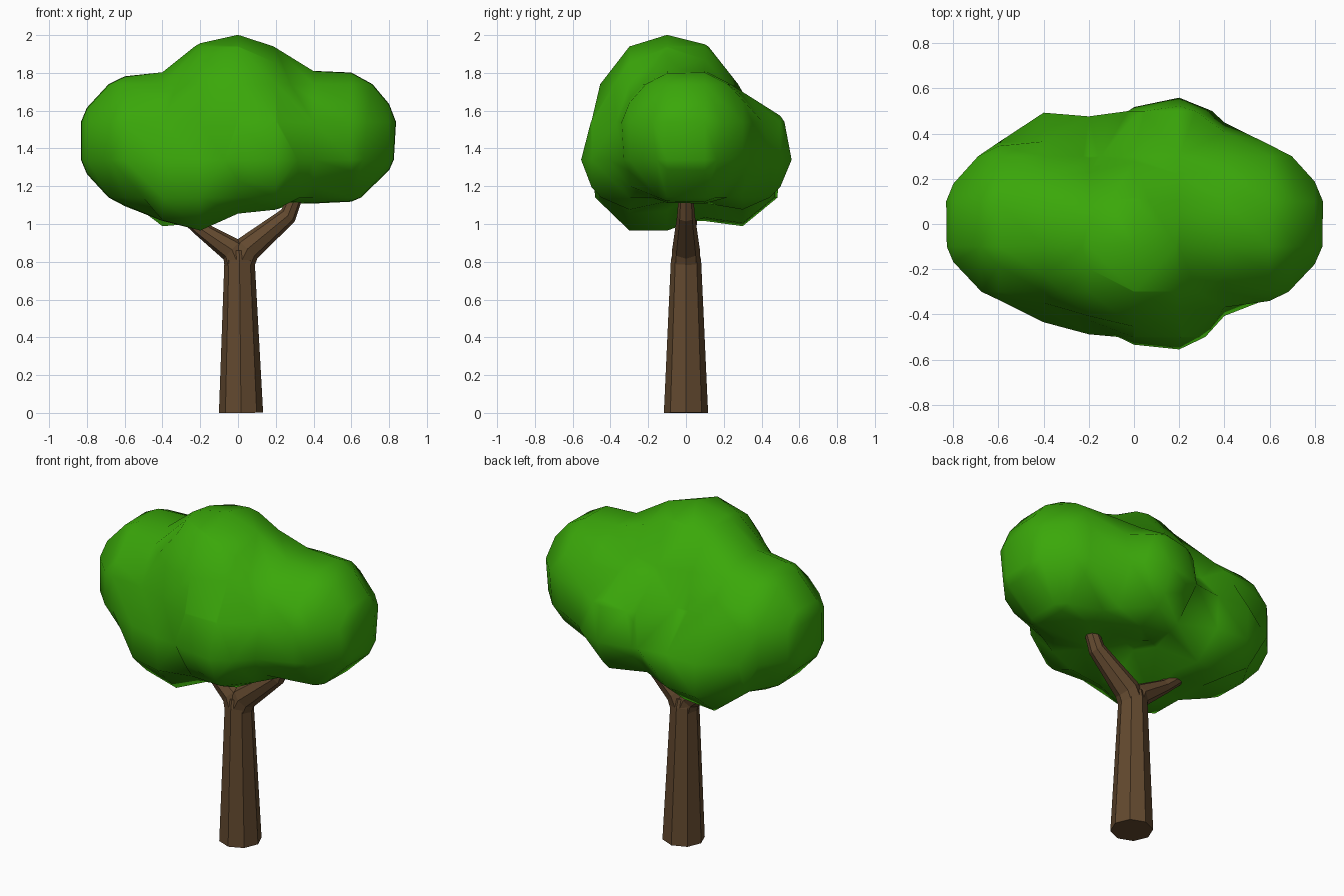
import bpy, bmesh, math
from itertools import product
from mathutils import Vector

if "Cube" in bpy.data.objects:
    bpy.data.objects.remove(bpy.data.objects["Cube"])


def material(name, rgb):
    m = bpy.data.materials.new(name)
    m.diffuse_color = (*rgb, 1)
    m.use_nodes = True
    m.node_tree.nodes["Principled BSDF"].inputs["Base Color"].default_value = m.diffuse_color
    return m


GREEN = material("leaf_green", (0.043, 0.39, 0.003))
BROWN = material("bark_brown", (0.122, 0.066, 0.028))


def finish(bm, name, mat, smooth):
    bmesh.ops.recalc_face_normals(bm, faces=bm.faces[:])
    me = bpy.data.meshes.new(name)
    for f in bm.faces:
        f.smooth = smooth
    bm.to_mesh(me)
    bm.free()
    me.materials.append(mat)
    ob = bpy.data.objects.new(name, me)
    bpy.context.collection.objects.link(ob)
    return ob


def limb(name, path, sides=8):
    """Faceted tapering tube; path holds (x, y, z, radius)."""
    bm = bmesh.new()
    pts = [Vector(p[:3]) for p in path]
    rings = []
    for i, p in enumerate(pts):
        t = (pts[min(i + 1, len(pts) - 1)] - pts[max(i - 1, 0)]).normalized()
        u = Vector((0, 1, 0)).cross(t).normalized()
        v = t.cross(u)
        rings.append([bm.verts.new(p + path[i][3] * (math.cos(a) * u + math.sin(a) * v))
                      for a in (math.tau * k / sides for k in range(sides))])
    for a, b in zip(rings, rings[1:]):
        for k in range(sides):
            n = (k + 1) % sides
            bm.faces.new((a[k], a[n], b[n], b[k]))
    bm.faces.new(rings[0][::-1])
    bm.faces.new(rings[-1])
    return finish(bm, name, BROWN, False)


# Trunk and its two forking branches
limb("trunk", [(0.016, 0, 0, 0.117), (0.008, 0, 0.81, 0.08), (0.006, 0, 0.86, 0.068)])
limb("right_branch", [(0.012, 0, 0.79, 0.075), (0.05, 0, 0.868, 0.073),
                      (0.265, 0, 1.045, 0.047), (0.31, 0, 1.16, 0.038),
                      (0.36, 0, 1.3, 0.03)])
limb("left_branch", [(0.0, 0, 0.79, 0.075), (-0.03, 0, 0.862, 0.068),
                     (-0.2, 0.015, 0.975, 0.04), (-0.31, 0.03, 1.07, 0.034)])

# Leaf lobes: centre and radius
LOBES = [
    (Vector((0.485, 0.005, 1.46)), 0.373),    # right
    (Vector((-0.485, 0.005, 1.44)), 0.373),   # left
    (Vector((-0.02, -0.09, 1.617)), 0.385),   # top
    (Vector((0.13, -0.26, 1.37)), 0.305),     # front
    (Vector((0.16, 0.25, 1.385)), 0.315),     # back
    (Vector((-0.23, -0.20, 1.25)), 0.303),    # low front left
    (Vector((-0.32, 0.24, 1.25)), 0.28),      # low back left
]


def distance(p, k=0.1):
    """Distance to the softly blended lobes."""
    d = 10.0
    for c, r in LOBES:
        e = (p - c).length - r
        h = max(k - abs(d - e), 0) / k
        d = min(d, e) - h * h * k / 4
    return d


def point(c):
    """Position of a corner of the coarse 0.2 lattice."""
    return Vector((c[0] * 0.2, c[1] * 0.2 - 0.1, c[2] * 0.2 + 0.74))


# Crown: the blended lobes skinned on the coarse lattice
bm = bmesh.new()
value = {c: distance(point(c)) for c in product(range(-6, 7), range(-4, 6), range(0, 8))}
crossings = {}


def crossing(a, b):
    """Shared vertex where the lattice edge a-b meets the surface."""
    key = (min(a, b), max(a, b))
    if key not in crossings:
        p, q = (point(a), point(b)) if value[a] < 0 else (point(b), point(a))
        for _ in range(14):
            m = (p + q) / 2
            if distance(m) < 0:
                p = m
            else:
                q = m
        crossings[key] = bm.verts.new(p)
    return crossings[key]


for base in product(range(-6, 6), range(-4, 5), range(0, 7)):
    links = {}
    for axis, side in product(range(3), range(2)):
        # walk round one side of the cell and join its crossings
        ring = []
        for s, t in ((0, 0), (1, 0), (1, 1), (0, 1)):
            c = list(base)
            c[axis] += side
            c[(axis + 1) % 3] += s
            c[(axis + 2) % 3] += t
            ring.append(tuple(c))
        cuts = [(value[ring[i]] < 0, crossing(ring[i], ring[(i + 1) % 4]))
                for i in range(4) if (value[ring[i]] < 0) != (value[ring[(i + 1) % 4]] < 0)]
        if cuts and not cuts[0][0]:
            cuts = cuts[1:] + cuts[:1]
        # cuts now alternate leaving, entering; pair each across the outside corner's rim
        for i in range(0, len(cuts), 2):
            a, b = cuts[i][1], cuts[i + 1][1]
            links.setdefault(a, []).append(b)
            links.setdefault(b, []).append(a)
    while links:
        start = next(iter(links))
        loop, cur = [], start
        while cur in links:
            loop.append(cur)
            ends = links.pop(cur)
            cur = next((e for e in ends if e in links), start)
        if len(loop) > 2:
            bm.faces.new(loop)
bmesh.ops.triangulate(bm, faces=[f for f in bm.faces if len(f.verts) > 4])
finish(bm, "leaf_crown", GREEN, True)
